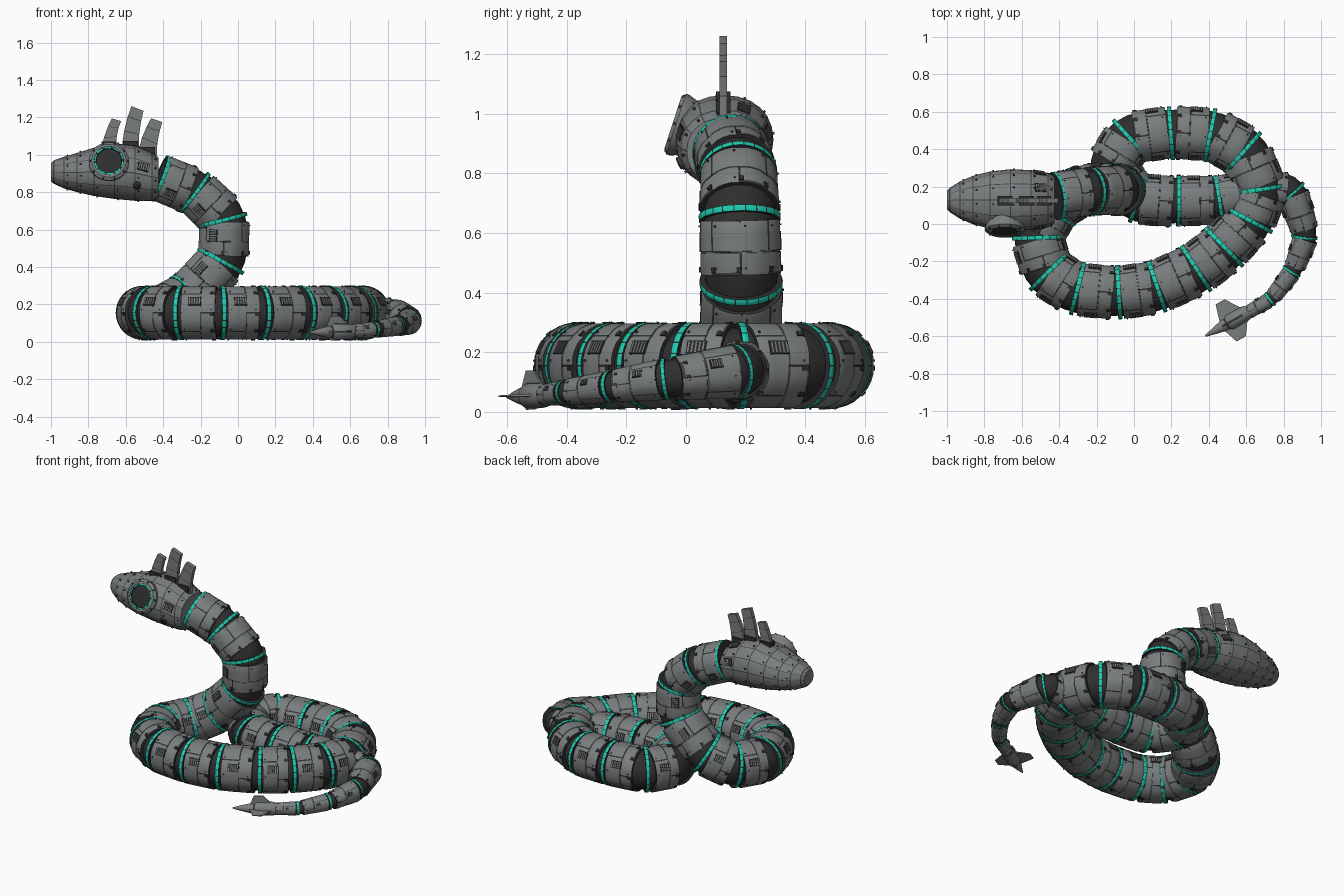
import bpy, bmesh, math
from mathutils import Vector as V, Matrix

if "Cube" in bpy.data.objects:
    bpy.data.objects.remove(bpy.data.objects["Cube"])

def material(name, c):
    m = bpy.data.materials.new(name)
    m.diffuse_color = (*c, 1)
    m.use_nodes = True
    m.node_tree.nodes["Principled BSDF"].inputs["Base Color"].default_value = m.diffuse_color
    return m
MATS = [material("hull_grey", (0.195, 0.207, 0.207)), material("dark_joint", (0.028, 0.028, 0.028)),
        material("teal_glow", (0.012, 0.60, 0.43)), material("seam_grey", (0.05, 0.052, 0.052))]
HULL, DARK, TEAL, SEAM = range(4)

def finish(bm, name, angle=35):
    bmesh.ops.recalc_face_normals(bm, faces=bm.faces)
    me = bpy.data.meshes.new(name)
    bm.to_mesh(me)
    bm.free()
    for m in MATS:
        me.materials.append(m)
    for p in me.polygons:
        p.use_smooth = True
    me.set_sharp_from_angle(angle=math.radians(angle))
    ob = bpy.data.objects.new(name, me)
    bpy.context.collection.objects.link(ob)
    return ob

def grid(bm, nr, nc, pt, mat, cap=True, capmat=DARK):
    """Tube of nr rows by nc wrapped columns; mat(r, c) picks the colour."""
    vs = [[bm.verts.new(pt(r, c)) for c in range(nc)] for r in range(nr)]
    for r in range(nr - 1):
        for c in range(nc):
            d = (c + 1) % nc
            bm.faces.new((vs[r][c], vs[r][d], vs[r + 1][d], vs[r + 1][c])).material_index = mat(r, c)
    if cap:
        for row in (vs[0], vs[-1]):
            bm.faces.new(row).material_index = capmat

def basis(o, x, y, z):
    m = Matrix((x, y, z)).transposed().to_4x4()
    m.translation = o
    return m

def box(bm, m, loc, size, mat):
    res = bmesh.ops.create_cube(bm, size=1, matrix=m @ Matrix.Translation(loc) @ Matrix.Diagonal((*size, 1)))
    for f in {f for v in res["verts"] for f in v.link_faces}:
        f.material_index = mat

def vent(bm, m, s=1.0):
    """Dark slotted grille; m has x along the body and z outward."""
    box(bm, m, (0, 0, 0), (.07 * s, .05 * s, .008), DARK)
    for k in range(5):
        box(bm, m, ((k - 2) * .0135 * s, 0, .003), (.006 * s, .040 * s, .006), HULL)

def panel_angles(n, sub, half):
    """Panel column angles with a narrow seam column ending each panel."""
    out, step = [], 2 * math.pi / n
    for i in range(n):
        a0, a1 = i * step + half, (i + 1) * step - half
        out += [a0 + (a1 - a0) * k / sub for k in range(sub + 1)]
    return out

# body path from the neck to the tail: x, y, z, radius
PATH = [(-.42, .15, .875, .128), (-.235, .175, .80, .130), (-.085, .18, .655, .136), (-.09, .185, .435, .138),
        (-.275, .178, .235, .14), (-.42, .09, .157, .142), (-.51, -.07, .155, .143), (-.455, -.25, .155, .144),
        (-.305, -.345, .155, .144), (-.085, -.365, .155, .144), (.12, -.335, .155, .144), (.33, -.24, .155, .144),
        (.48, -.125, .155, .144), (.61, .02, .155, .144), (.67, .18, .155, .144), (.585, .38, .155, .144),
        (.41, .475, .155, .144), (.2, .485, .155, .142), (-.015, .455, .155, .14), (-.11, .30, .155, .138),
        (.02, .14, .152, .138), (.235, .125, .15, .137), (.45, .13, .145, .13), (.66, .18, .14, .11),
        (.835, .165, .135, .092), (.912, -.065, .11, .07), (.845, -.25, .085, .053), (.73, -.40, .066, .043),
        (.60, -.475, .056, .035)]
P = [V(p[:3]) for p in PATH]
R = [p[3] for p in PATH]
N = len(P)

def spline(i, t):
    a, b, c, d = P[max(i - 1, 0)], P[i], P[min(i + 1, N - 1)], P[min(i + 2, N - 1)]
    return .5 * (2 * b + (c - a) * t + (2 * a - 5 * b + 4 * c - d) * t * t + (3 * b - a - 3 * c + d) * t ** 3)

def frame(o, t, i):
    """Frame with z along the body, x to its side and y to its top."""
    t = t.normalized()
    side = V((0, -1, 0)) if i < 2 else V((0, 1, 0)) if i < 4 else t.cross(V((0, 0, 1)))
    side = (side - t * side.dot(t)).normalized()
    return basis(o, side, t.cross(side), t) if i < 2 else basis(o, side, side.cross(t), t)

# dark flexible core along the whole path
SUB = 8
samples = [(spline(i, k / SUB), R[i] + (R[i + 1] - R[i]) * k / SUB) for i in range(N - 1) for k in range(SUB)]
frames, side = [], V((0, 1, 0))
for j, (p, r) in enumerate(samples):
    t = (samples[min(j + 1, len(samples) - 1)][0] - samples[max(j - 1, 0)][0]).normalized()
    side = (side - t * side.dot(t)).normalized()
    frames.append((p, side, t.cross(side), r * (.89 if j % 2 else .87)))
def core_pt(r, c):
    p, s, u, rad = frames[r]
    a = c * math.tau / 24
    return p + (s * math.cos(a) + u * math.sin(a)) * rad
bm = bmesh.new()
grid(bm, len(frames), 24, core_pt, lambda r, c: DARK)
finish(bm, "flexible_core")

# armour shells and glowing rings
ANG = panel_angles(8, 4, math.radians(1.6))
ROWS = [(0, .86), (0, .98), (.03, 1), (.30, 1.005), (.56, 1.005), (.565, .985), (.59, .985), (.595, 1.005),
        (.95, 1.005), (1, .985), (1, .86)]
def shell_mat(r, c):
    seam, panel = c % 5 == 4, c // 5
    if r in (0, 9):
        return DARK
    if r == 5:
        return SEAM if panel % 2 else HULL
    if seam and (panel % 2 == (r > 5) or r in (1, 4, 8)):
        return DARK
    if r == 8 and panel % 2:
        return SEAM
    return HULL
for i in range(N - 1):
    chord = P[i + 1] - P[i]
    L = chord.length
    mid = (P[i] + P[i + 1]) / 2
    m = frame(mid + (spline(i, .5) - mid) * .6, chord, i)
    rad = lambda f: R[i] + (R[i + 1] - R[i]) * f * .8
    along = lambda f: (-.44 + .83 * f) * L
    bm = bmesh.new()
    def shell_pt(r, c):
        f, k = ROWS[r]
        q = rad(f) * k * (.98 if c % 5 in (0, 4) else 1)
        return m @ V((q * math.cos(ANG[c]), q * math.sin(ANG[c]), along(f)))
    grid(bm, len(ROWS), len(ANG), shell_pt, shell_mat, cap=False)
    s = R[i] / .14
    def on_shell(a, f):
        out = V((math.cos(a), math.sin(a), 0))
        o = out * rad(f) + V((0, 0, along(f)))
        return m @ basis(o, V((0, 0, 1)), out.cross(V((0, 0, 1))), out)
    for a in (.44, math.pi - .44):  # side grilles
        vent(bm, on_shell(a, .40), s * .95)
    for k in range(8):  # rivets and seam blocks
        a = k * math.tau / 8
        for f in (.10, .88):
            box(bm, on_shell(a + .12, f), (0, 0, 0), (.006 * s, .006 * s, .008 * s), SEAM)
        box(bm, on_shell(a + (.05 if k % 2 else -.05), .9), (0, 0, 0), (.02 * s, .016 * s, .006 * s), DARK)
    finish(bm, f"body_shell_{i + 1:02d}")

    tan = chord.normalized() * 2 + (P[i] - P[max(i - 1, 0)]).normalized()
    m2 = frame(P[i] + chord.normalized() * .003, tan, i)
    ring_rows = [(-.011, .84), (-.011, 1.0), (-.009, 1.01), (.009, 1.01), (.011, 1.0), (.011, .84)]
    ra = panel_angles(22, 2, .014)
    def ring_pt(r, c):
        h, k = ring_rows[r]
        return m2 @ V((R[i] * k * math.cos(ra[c]), R[i] * k * math.sin(ra[c]), h * max(s, .6)))
    bm = bmesh.new()
    grid(bm, len(ring_rows), len(ra), ring_pt, lambda r, c: TEAL if r in (1, 2, 3) and c % 3 < 2 else DARK, cap=False)
    finish(bm, f"glow_ring_{i + 1:02d}")

# head: x, top z, bottom z, half width
HEAD = [(-1.0, .955, .86, .05), (-.985, .97, .845, .065), (-.93, .99, .82, .10), (-.86, 1.01, .80, .13),
        (-.77, 1.038, .78, .153), (-.66, 1.062, .764, .165), (-.55, 1.05, .754, .16), (-.46, 1.012, .752, .146),
        (-.425, .985, .765, .125)]
def head_section(x):
    for a, b in zip(HEAD, HEAD[1:]):
        if x <= b[0]:
            t = (x - a[0]) / (b[0] - a[0])
            return [p + (q - p) * t for p, q in zip(a, b)]
    return HEAD[-1]
def head_pt(x, a, k=1.0):
    _, zt, zb, w = head_section(x)
    pw = lambda v: math.copysign(abs(v) ** .92, v)
    return V((x, .128 + w * k * pw(math.cos(a)), (zt + zb) / 2 + (zt - zb) / 2 * k * pw(math.sin(a))))
def on_head(x, a):
    o = head_pt(x, a)
    ax = (head_pt(x + .02, a) - head_pt(x - .02, a)).normalized()
    tg = (head_pt(x, a + .05) - head_pt(x, a - .05)).normalized()
    out = tg.cross(ax).normalized()
    return basis(o, ax, out.cross(ax), out)
hx = [HEAD[0][0]]
for s in HEAD[1:-1]:
    hx += [s[0] - .003, s[0] + .003]
hx.append(HEAD[-1][0])
HA = panel_angles(12, 2, .016)
def head_mat(r, c):
    if r % 2 == 1:
        return SEAM
    return SEAM if c % 3 == 2 else HULL
bm = bmesh.new()
grid(bm, len(hx), len(HA), lambda r, c: head_pt(hx[r], HA[c]), head_mat, capmat=HULL)
for s in HEAD[2:-1]:  # rivets
    for k in range(12):
        box(bm, on_head(s[0] + .018, k * math.tau / 12 + .13), (0, 0, 0), (.008, .008, .012), SEAM)
for x, a in ((-.505, 2.85), (-.505, .3), (-.5, 1.15)):
    vent(bm, on_head(x, a), .9)
finish(bm, "head")

# single eye on the front side
n = V((0, -.95, .31)).normalized()
em = basis(V((-.69, -.033, .965)), V((1, 0, 0)), n.cross(V((1, 0, 0))), n)
def disc(m, rows, cols, mat):
    bm = bmesh.new()
    grid(bm, len(rows), cols, lambda r, c: m @ V((rows[r][1] * math.cos(c * math.tau / cols),
         rows[r][1] * math.sin(c * math.tau / cols), rows[r][0])), mat)
    return bm
bm = disc(em, [(-.09, .085), (-.03, .10), (-.012, .107), (.0, .107), (.012, .092), (.012, .080),
               (.010, .079), (.010, .070), (.004, .068), (.008, .03)], 40,
          lambda r, c: HULL if r < 5 else SEAM if r == 5 else (TEAL if c % 4 else DARK) if r == 6 else DARK)
for k in range(10):
    a = k * math.tau / 10
    box(bm, em, (.1 * math.cos(a), .1 * math.sin(a), .004), (.009, .009, .012), SEAM)
finish(bm, "eye")

# round port behind the eye
pm = on_head(-.54, math.pi + .42)
finish(disc(pm, [(-.01, .022), (.008, .022), (.01, .014), (.004, .012)], 16,
            lambda r, c: SEAM if r < 2 else DARK), "cheek_port")

# crest fins: bottom left, bottom right, top right, top left in x and z
for k, f in enumerate([(-.73, 1.03, -.65, 1.05, -.625, 1.18, -.675, 1.195), (-.62, 1.05, -.53, 1.035, -.505, 1.235, -.57, 1.26),
                       (-.53, 1.03, -.435, .99, -.405, 1.175, -.465, 1.195)]):
    bl, br, tr, tl = (V((f[j], .125, f[j + 1])) for j in (0, 2, 4, 6))
    fr = [0, .36, .38, .72, .74, 1]
    def fin_pt(r, c):
        t = fr[r]
        a, b = bl.lerp(tl, t), br.lerp(tr, t)
        bow = V((-.008 * math.sin(math.pi * t), 0, 0))
        return (a if c in (0, 3) else b) + bow + V((0, .013 if c < 2 else -.013, 0))
    bm = bmesh.new()
    grid(bm, 6, 4, fin_pt, lambda r, c: SEAM if r in (1, 3) else HULL, capmat=HULL)
    box(bm, Matrix.Translation((bl + br) / 2), (0, 0, .012), (.08, .05, .04), DARK)
    finish(bm, f"crest_fin_{k + 1}", 25)

# tail spike with four fins
d = (V((.38, -.60, .05)) - P[-1]).normalized()
sd = d.cross(V((0, 0, 1))).normalized()
tm = basis(P[-1] - d * .01, sd, sd.cross(d), d)
bm = disc(tm, [(0, .030), (0, .038), (.02, .042), (.11, .044), (.125, .034), (.135, .030), (.145, .032),
               (.20, .02), (.262, .004)], 16, lambda r, c: DARK if r in (0, 4) else HULL)
finish(bm, "tail_spike")
for k, (a, reach) in enumerate(((0, .12), (90, .085), (180, .108), (270, .046))):
    rm = tm @ Matrix.Rotation(math.radians(a), 4, 'Z')
    def tail_pt(r, c):
        lo, hi, x = ((.01, .16, .02), (.075, .13, reach))[r]
        return rm @ V((x, (.005 if c < 2 else -.005) * (1 - .5 * r), lo if c in (0, 3) else hi))
    bm = bmesh.new()
    grid(bm, 2, 4, tail_pt, lambda r, c: HULL, capmat=HULL)
    finish(bm, f"tail_fin_{k + 1}", 25)
